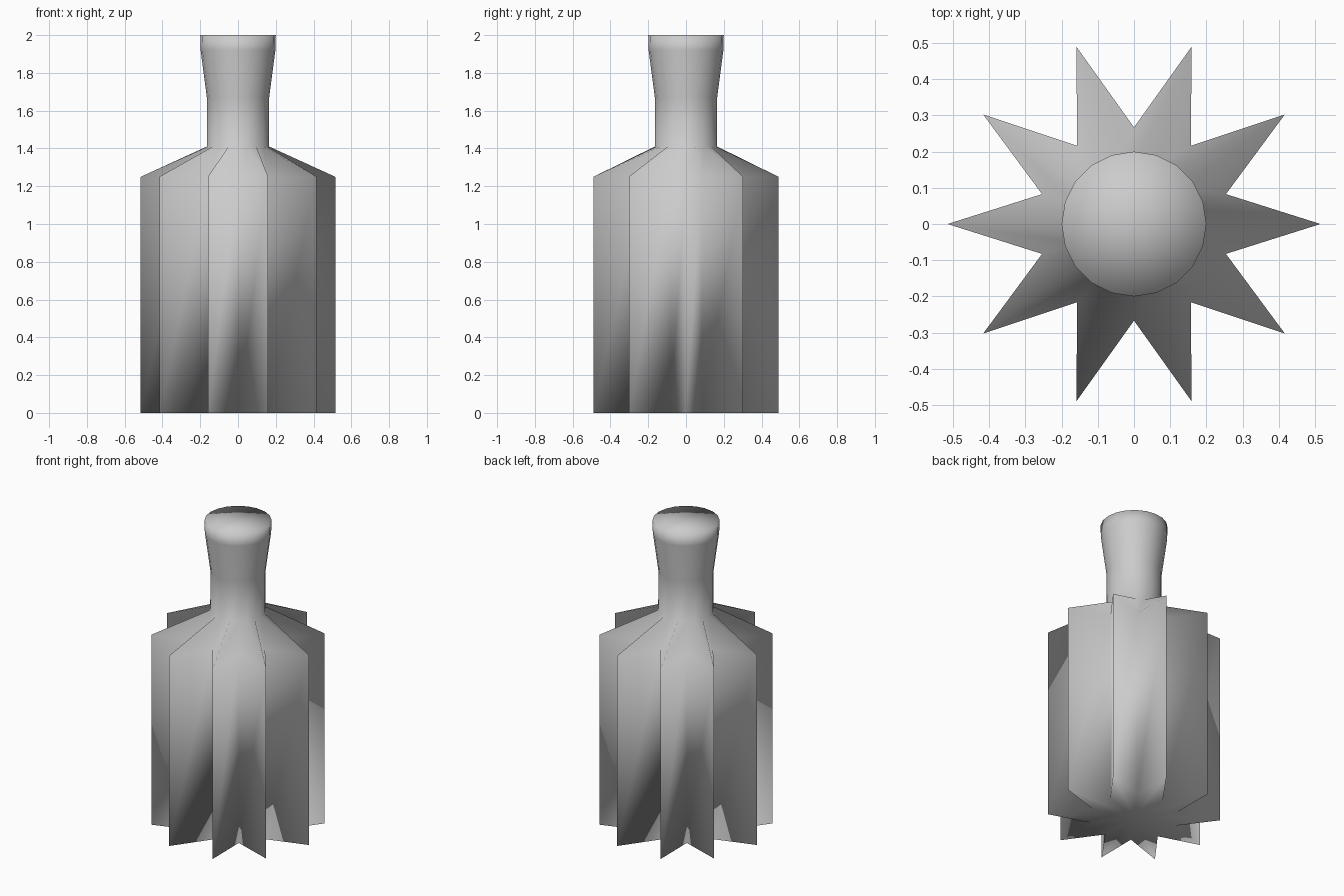
import bpy
import bmesh
from math import cos, sin, pi

cube = bpy.data.objects.get("Cube")
if cube:
    bpy.data.objects.remove(cube, do_unlink=True)

SIDES = 20

# One plain grey for the whole body
grey = bpy.data.materials.new("plain grey")
grey.use_nodes = True
colour = (0.6, 0.6, 0.6, 1)
grey.diffuse_color = colour
grey.node_tree.nodes["Principled BSDF"].inputs["Base Color"].default_value = colour

# Rings as (height, radius of even corners, radius of odd corners)
RINGS = [
    (0, 0.515, 0.267),       # star base
    (1.25, 0.515, 0.267),    # star shoulder
    (1.41, 0.165, 0.165),    # neck bottom
    (1.67, 0.165, 0.165),    # neck top
    (1.92, 0.198, 0.198),    # flared lip
    (2, 0.2, 0.2),           # rim
]

bm = bmesh.new()


def add_ring(z, even, odd):
    verts = []
    for i in range(SIDES):
        r = odd if i % 2 else even
        a = 2 * pi * i / SIDES
        verts.append(bm.verts.new((r * cos(a), r * sin(a), z)))
    return verts


def add_cap(ring, z, up):
    centre = bm.verts.new((0, 0, z))
    for i, v in enumerate(ring):
        w = ring[(i + 1) % SIDES]
        bm.faces.new((v, w, centre) if up else (w, v, centre))


# Walls between neighbouring rings, then both caps
rings = [add_ring(*r) for r in RINGS]
for low, high in zip(rings, rings[1:]):
    for i in range(SIDES):
        j = (i + 1) % SIDES
        bm.faces.new((low[i], low[j], high[j], high[i]))
add_cap(rings[0], 0, False)
add_cap(rings[-1], 2, True)

for face in bm.faces:
    face.smooth = True

mesh = bpy.data.meshes.new("star_bottle")
bm.to_mesh(mesh)
bm.free()
mesh.materials.append(grey)
bottle = bpy.data.objects.new("star_bottle", mesh)
bpy.context.collection.objects.link(bottle)
